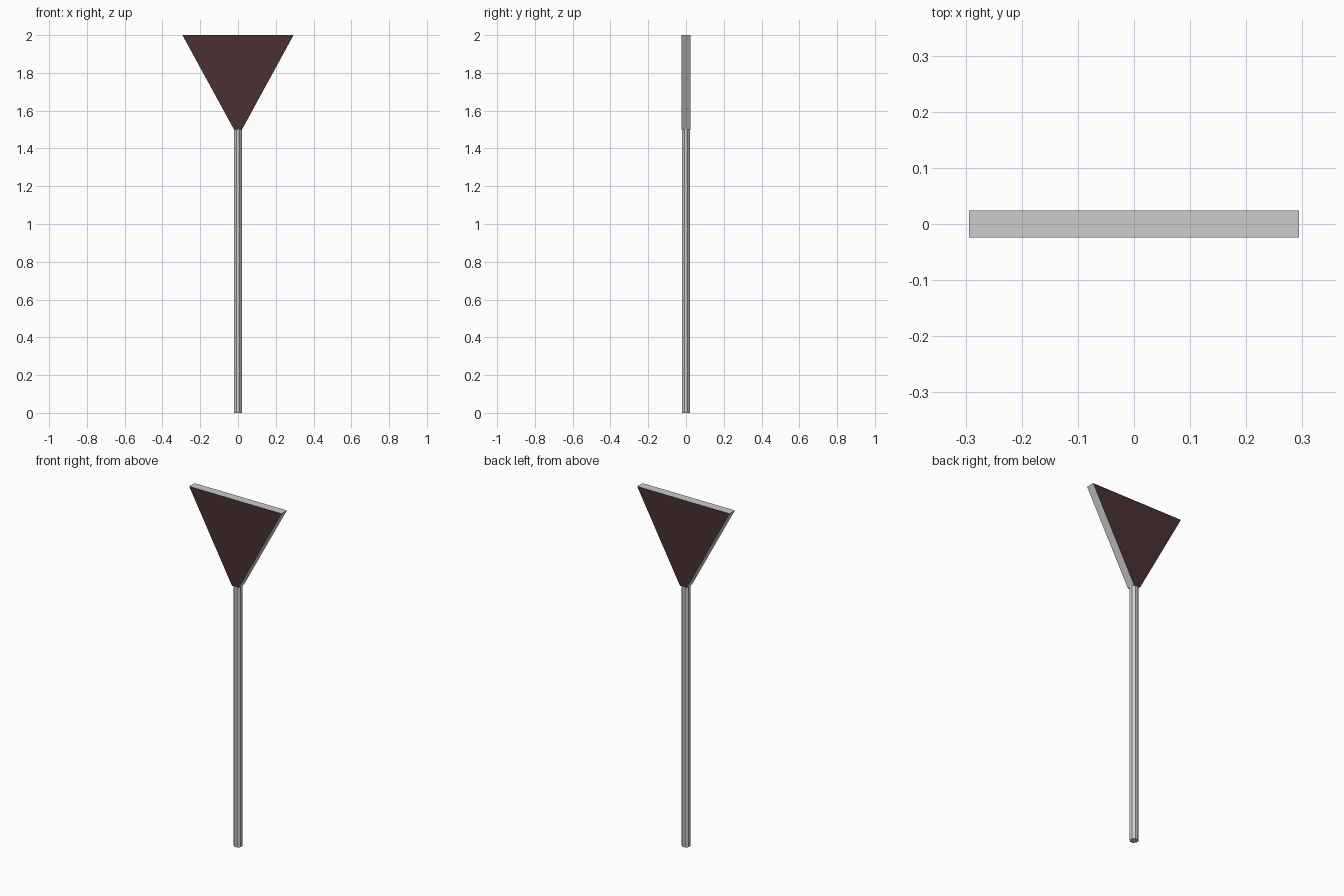
import bpy, bmesh, math

if "Cube" in bpy.data.objects:
    bpy.data.objects.remove(bpy.data.objects["Cube"])

POLE_H, TOP = 1.5, 2.0
POLE_R = 0.0235
HALF_TOP, HALF_BOTTOM, HALF_DEPTH = 0.294, 0.021, 0.0245


def make_object(name, bm):
    bmesh.ops.recalc_face_normals(bm, faces=bm.faces)
    mesh = bpy.data.meshes.new(name)
    bm.to_mesh(mesh)
    bm.free()
    obj = bpy.data.objects.new(name, mesh)
    bpy.context.collection.objects.link(obj)
    return obj


# Pole: low-poly flat-shaded cylinder
bpy.ops.mesh.primitive_cylinder_add(vertices=8, radius=POLE_R, depth=POLE_H,
                                    location=(0, 0, POLE_H / 2),
                                    rotation=(0, 0, math.pi / 8))
bpy.context.object.name = "pole"

# Sign plate: inverted triangle with a blunt lower tip, extruded front to back
bm = bmesh.new()
profile = [(-HALF_BOTTOM, POLE_H), (HALF_BOTTOM, POLE_H), (HALF_TOP, TOP), (-HALF_TOP, TOP)]
face = bm.faces.new([bm.verts.new((x, -HALF_DEPTH, z)) for x, z in profile])
ext = bmesh.ops.extrude_face_region(bm, geom=[face], use_keep_orig=True)
for v in [g for g in ext["geom"] if isinstance(g, bmesh.types.BMVert)]:
    v.co.y = HALF_DEPTH
plate = make_object("sign_plate", bm)

# Dark front and back panels, grey rim
rim = bpy.data.materials.new("rim_grey")
panel = bpy.data.materials.new("panel_dark")
panel.diffuse_color = (0.068, 0.030, 0.032, 1)
panel.use_nodes = True
panel.node_tree.nodes["Principled BSDF"].inputs["Base Color"].default_value = panel.diffuse_color
plate.data.materials.append(rim)
plate.data.materials.append(panel)
for p in plate.data.polygons:
    p.material_index = 1 if abs(p.normal.y) > 0.9 else 0
